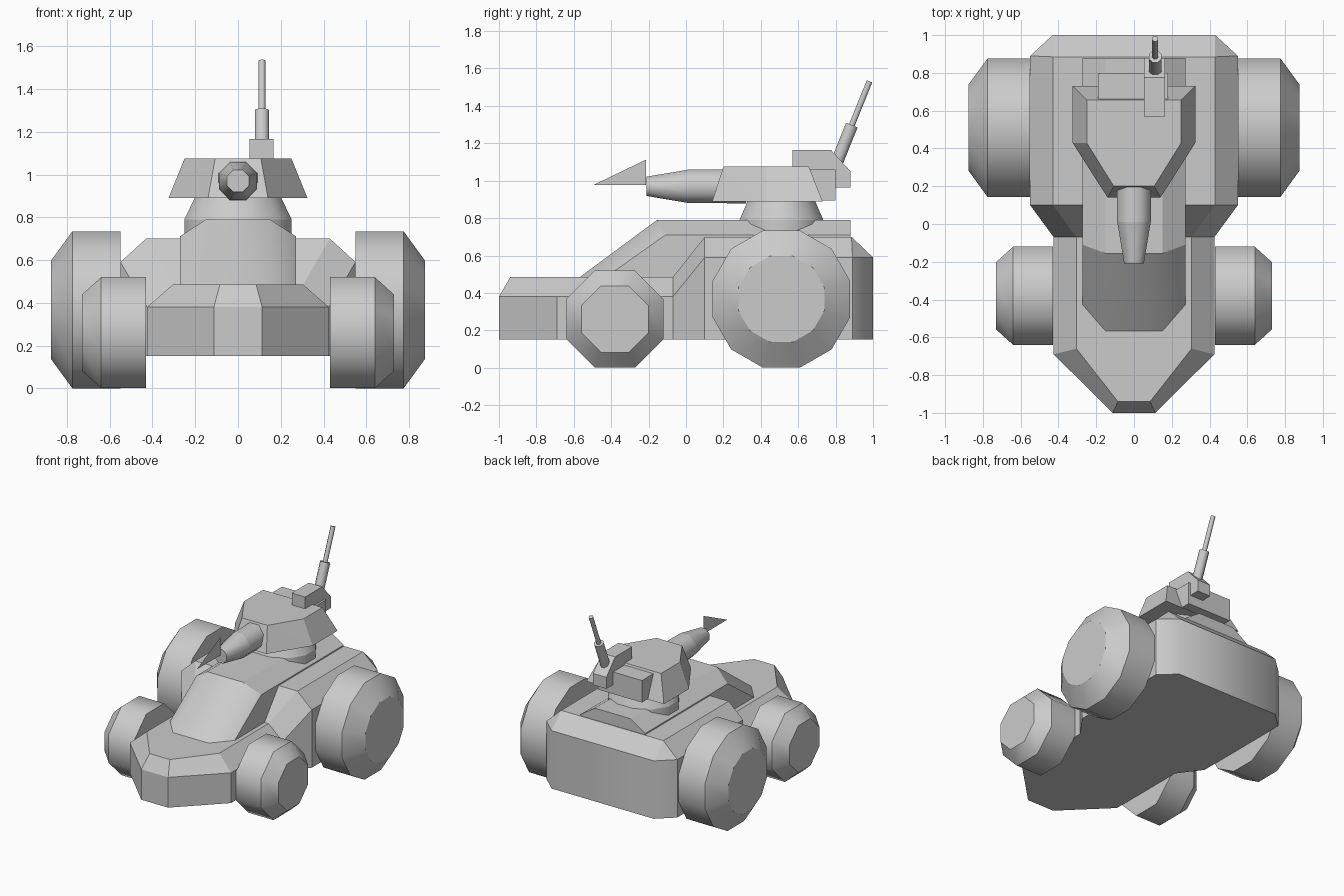
import bpy, bmesh
from math import pi, cos, sin
from mathutils import Vector

if "Cube" in bpy.data.objects:
    bpy.data.objects.remove(bpy.data.objects["Cube"])


def finish(name, bm):
    bmesh.ops.remove_doubles(bm, verts=bm.verts[:], dist=1e-4)
    bmesh.ops.recalc_face_normals(bm, faces=bm.faces[:])
    mesh = bpy.data.meshes.new(name)
    bm.to_mesh(mesh)
    bm.free()
    ob = bpy.data.objects.new(name, mesh)
    bpy.context.collection.objects.link(ob)
    return ob


def lathe(name, start, axis, rings, sides, stretch=(1, 1, 1)):
    """Rings of (distance, circumradius) along an axis; smooth round, sharp along."""
    bm = bmesh.new()
    start, axis = Vector(start), Vector(axis).normalized()
    u = axis.cross(Vector((1, 0, 0)) if abs(axis.x) < 0.5 else Vector((0, 0, 1))).normalized()
    v = axis.cross(u)
    loops = []
    for d, r in rings:
        loop = []
        for i in range(sides):
            a = 2 * pi * (i + 0.5) / sides
            off = u * cos(a) * r + v * sin(a) * r + axis * d
            off = Vector(o * s for o, s in zip(off, stretch))
            loop.append(bm.verts.new(start + off))
        loops.append(loop)
    for a, b in zip(loops, loops[1:]):
        for i in range(sides):
            j = (i + 1) % sides
            bm.faces.new((a[i], a[j], b[j], b[i])).smooth = True
    bm.faces.new(loops[0])
    bm.faces.new(loops[-1])
    for loop in loops:
        for i in range(sides):
            bm.edges.get((loop[i], loop[(i + 1) % sides])).smooth = False
    return finish(name, bm)


def prism(name, profile, x0, x1):
    """Side profile of (y, z) extruded across x."""
    bm = bmesh.new()
    a = [bm.verts.new((x0, y, z)) for y, z in profile]
    b = [bm.verts.new((x1, y, z)) for y, z in profile]
    n = len(profile)
    bm.faces.new(a)
    bm.faces.new(b)
    for i in range(n):
        bm.faces.new((a[i], a[(i + 1) % n], b[(i + 1) % n], b[i]))
    return finish(name, bm)


def mirrored_hull(name, half, smooth_front=False):
    """Convex solid from points mirrored in x."""
    bm = bmesh.new()
    for x, y, z in half:
        for s in (-1, 1):
            bm.verts.new((s * x, y, z))
    bmesh.ops.convex_hull(bm, input=bm.verts[:])
    bmesh.ops.dissolve_limit(bm, angle_limit=0.02, verts=bm.verts[:], edges=bm.edges[:])
    bm.normal_update()
    for f in bm.faces:
        f.smooth = smooth_front and f.normal.y < -0.3
    return finish(name, bm)


# Hull: stations of wall (x, y, z) and deck (x, y, z), lofted front to back
stations = [
    ((0.113, -1.00, 0.38), (0.085, -0.94, 0.485)),
    ((0.425, -0.69, 0.38), (0.305, -0.66, 0.485)),
    ((0.425, -0.07, 0.38), (0.305, -0.07, 0.485)),
    ((0.55, 0.10, 0.59), (0.43, 0.10, 0.70)),
    ((0.55, 0.89, 0.59), (0.43, 0.885, 0.70)),
    ((0.43, 1.00, 0.59), (0.43, 0.885, 0.70)),
]
bm = bmesh.new()
loops = []
for (wx, wy, wz), (dx, dy, dz) in stations:
    pts = [(-wx, wy, 0.15), (-wx, wy, wz), (-dx, dy, dz), (dx, dy, dz), (wx, wy, wz), (wx, wy, 0.15)]
    loops.append([bm.verts.new(p) for p in pts])
for a, b in zip(loops, loops[1:]):
    for i in range(6):
        j = (i + 1) % 6
        bm.faces.new((a[i], a[j], b[j], b[i]))
for l in (loops[0], loops[-1]):
    bm.faces.new((l[0], l[1], l[4], l[5]))
    bm.faces.new((l[1], l[2], l[3], l[4]))
bmesh.ops.remove_doubles(bm, verts=bm.verts[:], dist=1e-4)
bmesh.ops.recalc_face_normals(bm, faces=bm.faces[:])
for f in bm.faces:
    f.smooth = f.normal.y > 0.5 and abs(f.normal.z) < 0.1
finish("hull", bm)

# Raised cabin with sloping front and chamfered roof
mirrored_hull("cabin", [
    (0.15, -0.57, 0.483), (0.272, -0.43, 0.483),
    (0.15, -0.155, 0.79), (0.272, -0.11, 0.71),
    (0.15, 0.88, 0.79), (0.272, 0.88, 0.71), (0.272, 0.88, 0.483),
], smooth_front=True)

# Wheels
for side, s in (("right", 1), ("left", -1)):
    lathe(f"rear_wheel_{side}", (s * 0.55, 0.51, 0.367), (s, 0, 0),
          [(0, 0.38), (0.225, 0.38), (0.325, 0.238)], 12)
    lathe(f"front_wheel_{side}", (s * 0.43, -0.38, 0.26), (s, 0, 0),
          [(0, 0.281), (0.21, 0.281), (0.30, 0.193)], 8)

# Turret ring and head
lathe("turret_ring", (0, 0.51, 0.70), (0, 0, 1),
      [(0, 0.232), (0.09, 0.232), (0.195, 0.185)], 12, (1.12, 1, 1))
mirrored_hull("turret_head", [
    (0.325, 0.73, 0.89), (0.325, 0.43, 0.89), (0.14, 0.14, 0.89),
    (0.25, 0.657, 1.075), (0.25, 0.43, 1.075), (0.107, 0.20, 1.075),
])

# Main gun and flat muzzle fin
lathe("gun_barrel", (0, 0.32, 0.97), (0, -1, 0),
      [(0, 0.099), (0.31, 0.096), (0.53, 0.056)], 8)
bm = bmesh.new()
bm.faces.new([bm.verts.new(p) for p in
              ((0, -0.495, 0.977), (0, -0.213, 0.977), (0, -0.213, 1.113))])
finish("muzzle_fin", bm)

# Rear stowage box, small gun mount and small gun
prism("rear_box", [(0.60, 0.893), (0.80, 0.893), (0.80, 1.06), (0.60, 1.06)], -0.19, 0.18)
prism("small_gun_mount", [(0.57, 1.165), (0.775, 1.165), (0.88, 1.05), (0.88, 0.963),
                          (0.80, 0.963), (0.80, 1.06), (0.57, 1.06)], 0.053, 0.165)
aim = (0, 0.095, 0.236)
lathe("small_gun_base", (0.112, 0.80, 1.082), aim, [(0, 0.036), (0.232, 0.036)], 8)
lathe("small_gun_barrel", (0.112, 0.886, 1.295), aim, [(0, 0.017), (0.255, 0.017)], 8)
